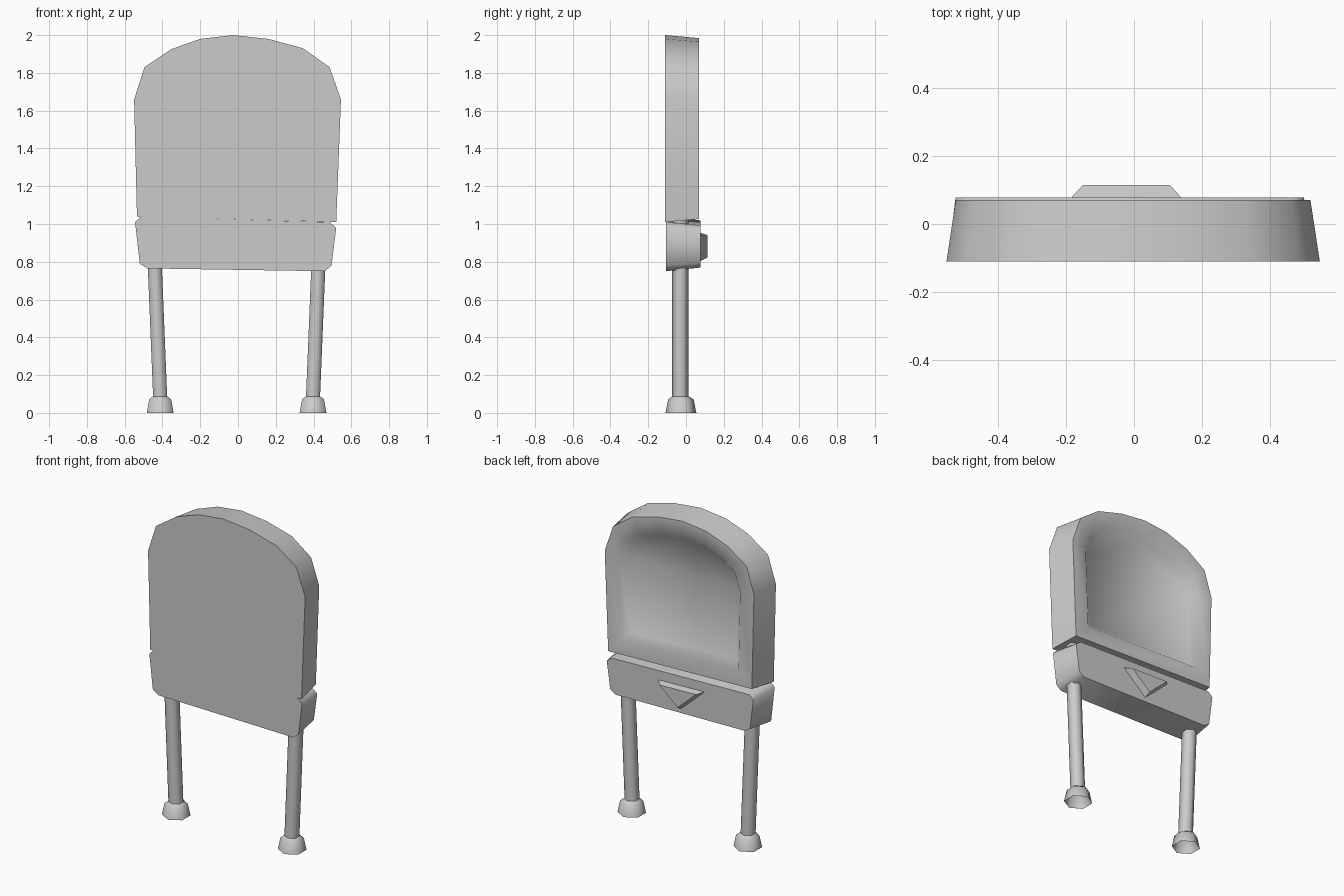
import bpy, bmesh, math

if "Cube" in bpy.data.objects:
    bpy.data.objects.remove(bpy.data.objects["Cube"])


def loft(name, rings, cap_start=True, cap_end=True, recess=None):
    """Join rings of equal point count into a skin, with optional caps."""
    bm = bmesh.new()
    loops = [[bm.verts.new(p) for p in ring] for ring in rings]
    n = len(loops[0])
    for a, b in zip(loops, loops[1:]):
        for i in range(n):
            j = (i + 1) % n
            bm.faces.new((a[i], a[j], b[j], b[i]))
    if cap_start:
        bm.faces.new(loops[0][::-1])
    end = bm.faces.new(loops[-1]) if cap_end else None
    bmesh.ops.recalc_face_normals(bm, faces=bm.faces[:])
    if recess:
        border, slope, depth = recess
        bmesh.ops.inset_individual(bm, faces=[end], thickness=border, use_even_offset=True)
        bmesh.ops.inset_individual(bm, faces=[end], thickness=slope, depth=-depth,
                                   use_even_offset=True)
    me = bpy.data.meshes.new(name)
    bm.to_mesh(me)
    bm.free()
    ob = bpy.data.objects.new(name, me)
    bpy.context.collection.objects.link(ob)
    for p in me.polygons:
        p.use_smooth = True
    me.set_sharp_from_angle(angle=math.radians(62))
    return ob


def outline(pts, y, sx=1, sz=1, c=(0, 0)):
    """Place an x-z outline at depth y, scaled about a centre."""
    return [(c[0] + (x - c[0]) * sx, y, c[1] + (z - c[1]) * sz) for x, z in pts]


def hexagon(x, y, z, r):
    """Six-sided ring with corners towards the front and back."""
    return [(x + r * math.sin(k * math.pi / 3), y + r * math.cos(k * math.pi / 3), z)
            for k in range(6)]


# Arched upper board with a recessed back
arch = [(-0.535, 1.04), (-0.55, 1.66), (-0.495, 1.83), (-0.355, 1.925), (-0.2, 1.98),
        (-0.025, 2.0), (0.16, 1.98), (0.345, 1.93), (0.485, 1.83), (0.545, 1.66), (0.52, 1.01)]
c = (-0.005, 1.51)
loft("upper_board", [outline(arch, -0.11, c=c), outline(arch, 0.07, 0.95, 0.967, c)],
     recess=(0.095, 0.04, 0.04))

# Lower board with clipped corners
low = [(-0.515, 1.04), (-0.545, 1.01), (-0.52, 0.79), (-0.48, 0.765), (0.46, 0.75),
       (0.495, 0.78), (0.52, 0.98), (0.485, 1.01)]
c = (-0.012, 0.89)
loft("lower_board", [outline(low, -0.105, c=c), outline(low, 0.077, 0.96, 0.86, c)])

# Raised triangle pointing down on the back
tri = [(-0.19, 0.955), (0.145, 0.945), (-0.02, 0.8)]
loft("back_triangle", [outline(tri, 0.07), outline(tri, 0.115, 0.76, 0.76, (-0.022, 0.9))])

# Leaning legs with hollow flared feet
for side, foot_x, top_x in (("left", -0.412, -0.452), ("right", 0.397, 0.437)):
    loft(side + "_leg", [hexagon(foot_x, -0.03, 0.08, 0.043), hexagon(top_x, -0.03, 1.06, 0.043)],
         cap_start=False)
    loft(side + "_foot", [hexagon(foot_x, -0.027, 0, 0.082), hexagon(foot_x, -0.027, 0.072, 0.067),
                          hexagon(foot_x, -0.029, 0.087, 0.045)],
         cap_start=False, cap_end=False)
